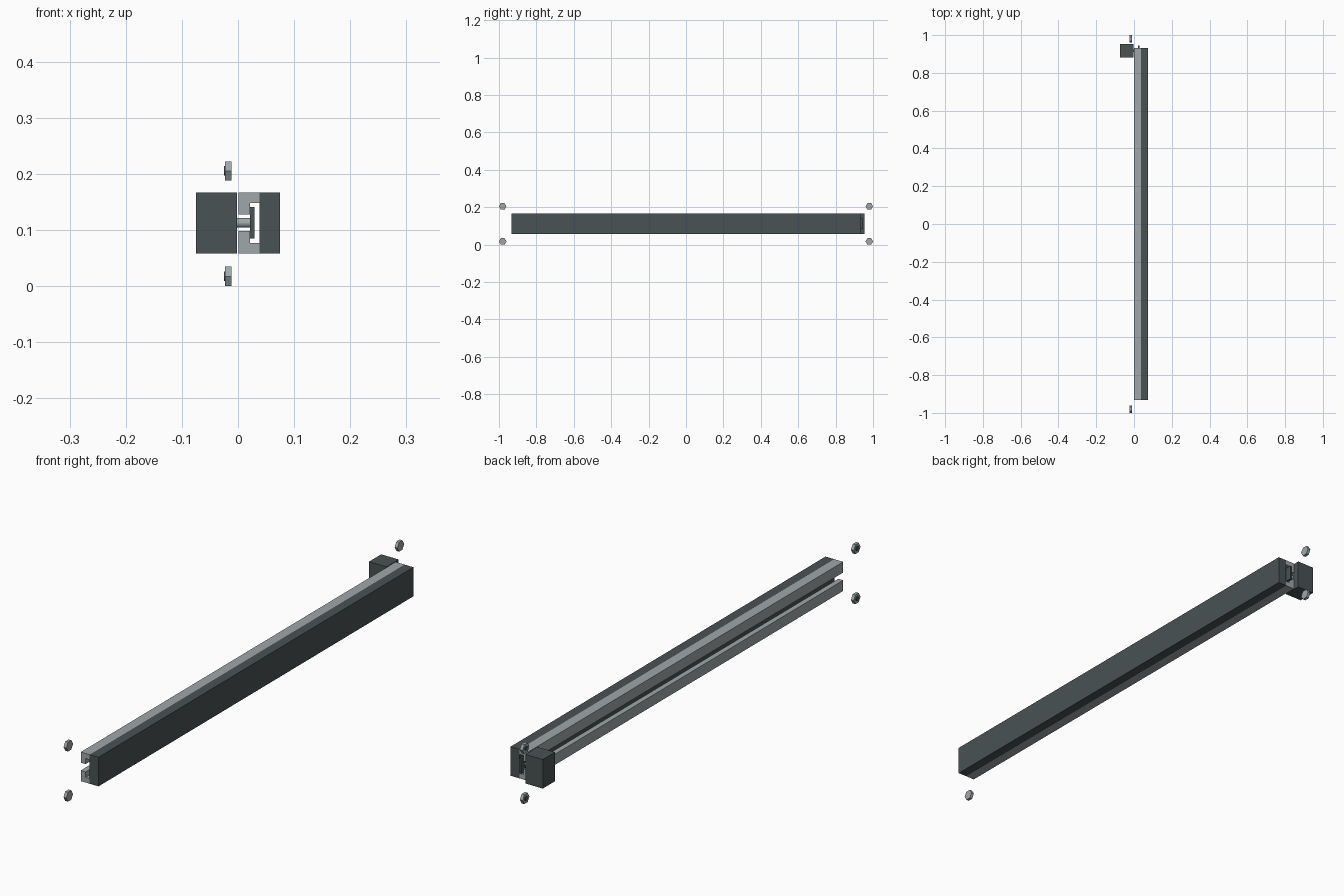
import bpy, bmesh, math
from mathutils import Matrix

cube = bpy.data.objects.get("Cube")
if cube:
    bpy.data.objects.remove(cube, do_unlink=True)


def material(name, rgb):
    m = bpy.data.materials.new(name)
    m.use_nodes = True
    m.diffuse_color = (*rgb, 1)
    m.node_tree.nodes["Principled BSDF"].inputs["Base Color"].default_value = (*rgb, 1)
    return m


DARK = material("dark slate", (0.068, 0.084, 0.088))
LIGHT = material("light grey metal", (0.35, 0.385, 0.395))


def finish(name, bm, mat):
    bmesh.ops.recalc_face_normals(bm, faces=bm.faces)
    mesh = bpy.data.meshes.new(name)
    bm.to_mesh(mesh)
    bm.free()
    mesh.materials.append(mat)
    ob = bpy.data.objects.new(name, mesh)
    bpy.context.scene.collection.objects.link(ob)
    return ob


def box(name, mat, x0, x1, y0, y1, z0, z1):
    bm = bmesh.new()
    bmesh.ops.create_cube(bm, size=1)
    bmesh.ops.scale(bm, vec=(x1 - x0, y1 - y0, z1 - z0), verts=bm.verts)
    bmesh.ops.translate(bm, vec=((x0 + x1) / 2, (y0 + y1) / 2, (z0 + z1) / 2), verts=bm.verts)
    return finish(name, bm, mat)


def rod(name, mat, x0, x1, y, z, radius, sides, smooth=False):
    """Cylinder along x; corners start on the y axis."""
    bm = bmesh.new()
    ring = [bm.verts.new((x0, y + radius * math.cos(i * math.tau / sides),
                          z + radius * math.sin(i * math.tau / sides))) for i in range(sides)]
    face = bm.faces.new(ring)
    out = bmesh.ops.extrude_face_region(bm, geom=[face])
    top = [v for v in out["geom"] if isinstance(v, bmesh.types.BMVert)]
    bmesh.ops.translate(bm, vec=(x1 - x0, 0, 0), verts=top)
    # the extrusion may leave the starting cap out, so close it
    bmesh.ops.holes_fill(bm, edges=[e for e in bm.edges if e.is_boundary], sides=0)
    ob = finish(name, bm, mat)
    if smooth:
        for p in ob.data.polygons:
            p.use_smooth = len(p.vertices) == 4
        for e in ob.data.edges:
            a, b = (ob.data.vertices[i].co for i in e.vertices)
            e.use_edge_sharp = abs(a.x - b.x) < 1e-6
    return ob


MID = 0.1125      # height of the rail's centre line
HALF = 0.0545     # half height of rail and block
END = 0.932       # half length of rail

# Dark backing bar
box("backing_bar", DARK, 0.038, 0.0745, -END, END, MID - HALF, MID + HALF)

# Slotted rail: mirrored L-shaped lips leaving a T slot
lip = [(0.001, 0.0145), (0.021, 0.0145), (0.021, 0.0355),
       (0.038, 0.0355), (0.038, HALF), (0.001, HALF)]
for name, s in (("upper_rail_lip", 1), ("lower_rail_lip", -1)):
    bm = bmesh.new()
    face = bm.faces.new([bm.verts.new((x, -END, MID + s * z)) for x, z in lip])
    out = bmesh.ops.extrude_face_region(bm, geom=[face])
    moved = [v for v in out["geom"] if isinstance(v, bmesh.types.BMVert)]
    bmesh.ops.translate(bm, vec=(0, 2 * END, 0), verts=moved)
    bmesh.ops.holes_fill(bm, edges=[e for e in bm.edges if e.is_boundary], sides=0)
    finish(name, bm, LIGHT)

# Sliding block with a stem and a plate held in the slot
SY = 0.918
box("slider_block", DARK, -0.0745, -0.002, SY - 0.036, SY + 0.036, MID - HALF, MID + HALF)
rod("slider_stem", LIGHT, -0.002, 0.021, SY, MID, 0.0085, 24, True)
box("slider_plate", DARK, 0.021, 0.0295, SY - 0.028, SY + 0.028, MID - 0.028, MID + 0.028)

# Four hexagonal bolt heads with dark centres
for yn, y in (("front", -0.98), ("back", 0.98)):
    for zn, z in (("upper", 0.205), ("lower", 0.0173)):
        rod(f"{yn}_{zn}_bolt_head", LIGHT, -0.023, -0.0115, y, z, 0.02, 6)
        rod(f"{yn}_{zn}_bolt_centre", DARK, -0.025, -0.023, y, z, 0.0085, 20, True)
